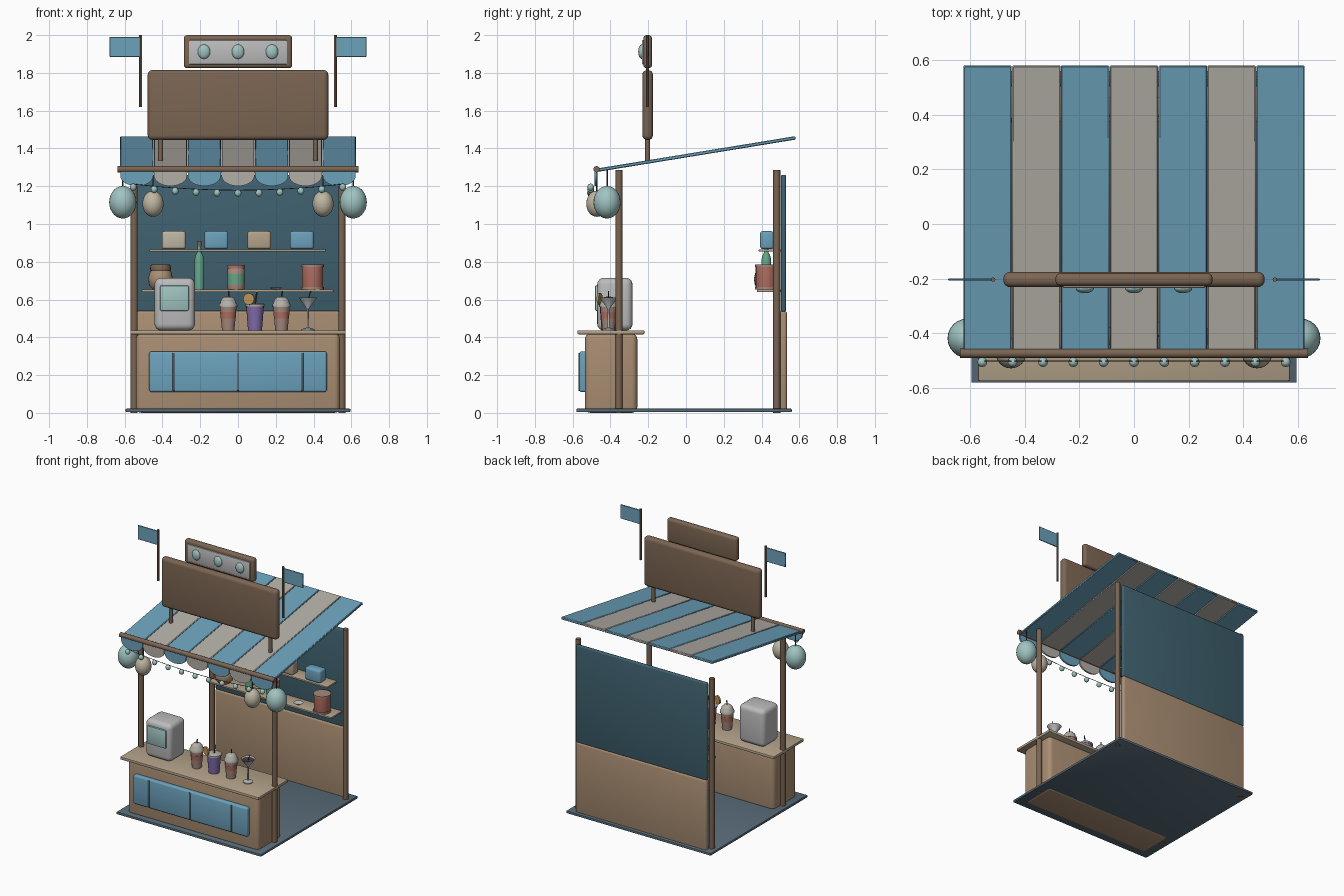
import bpy, bmesh, math
from mathutils import Matrix, Vector

if "Cube" in bpy.data.objects:
    bpy.data.objects.remove(bpy.data.objects["Cube"])

COL = {
    "blue": (0.15, 0.36, 0.50), "cream": (0.45, 0.43, 0.39), "navy": (0.05, 0.12, 0.16),
    "slate": (0.10, 0.15, 0.19), "brown": (0.20, 0.13, 0.085), "tan": (0.40, 0.27, 0.17),
    "wood": (0.45, 0.36, 0.25), "mint": (0.35, 0.55, 0.53), "sand": (0.52, 0.47, 0.36),
    "red": (0.45, 0.16, 0.12), "green": (0.13, 0.38, 0.25), "purple": (0.22, 0.15, 0.40),
    "coffee": (0.38, 0.25, 0.20), "amber": (0.50, 0.30, 0.10), "dark": (0.06, 0.05, 0.05),
    "grey": (0.5, 0.5, 0.5),
}
MATS = {}
for key, c in COL.items():
    MATS[key] = bpy.data.materials.new(key)
    MATS[key].diffuse_color = (*c, 1)


def finish(name, bm, col, smooth=True):
    bmesh.ops.recalc_face_normals(bm, faces=bm.faces)
    me = bpy.data.meshes.new(name)
    bm.to_mesh(me)
    bm.free()
    ob = bpy.data.objects.new(name, me)
    bpy.context.collection.objects.link(ob)
    me.materials.append(MATS[col])
    if smooth:
        bpy.ops.object.select_all(action='DESELECT')
        ob.select_set(True)
        bpy.context.view_layer.objects.active = ob
        bpy.ops.object.shade_smooth_by_angle(angle=math.radians(40))
    return ob


def box(name, x, y, z, col, bev=0.004, seg=2, rot=None):
    """Bevelled box from (min, max) ranges."""
    bm = bmesh.new()
    bmesh.ops.create_cube(bm, size=1)
    bmesh.ops.scale(bm, vec=(x[1] - x[0], y[1] - y[0], z[1] - z[0]), verts=bm.verts)
    if bev:
        bmesh.ops.bevel(bm, geom=bm.edges[:], offset=bev, segments=seg, profile=0.5, affect='EDGES')
    if rot:
        bmesh.ops.rotate(bm, matrix=rot, verts=bm.verts)
    bmesh.ops.translate(bm, vec=(sum(x) / 2, sum(y) / 2, sum(z) / 2), verts=bm.verts)
    return finish(name, bm, col)


def rod(name, a, b, r, col, n=12):
    a, b = Vector(a), Vector(b)
    d = b - a
    bm = bmesh.new()
    m = Matrix.Translation((a + b) / 2) @ d.to_track_quat('Z', 'Y').to_matrix().to_4x4()
    bmesh.ops.create_cone(bm, cap_ends=True, segments=n, radius1=r, radius2=r, depth=d.length, matrix=m)
    return finish(name, bm, col)


def ball(name, p, r, col, u=20, v=12):
    bm = bmesh.new()
    bmesh.ops.create_uvsphere(bm, u_segments=u, v_segments=v, radius=1,
                              matrix=Matrix.Translation(p) @ Matrix.Diagonal((*r, 1)))
    return finish(name, bm, col)


def lathe(name, p, prof, col, n=20):
    """Revolve (radius, z) points around a vertical axis, capping open ends."""
    bm = bmesh.new()
    rings = [[bm.verts.new((p[0] + r * math.cos(2 * math.pi * i / n),
                            p[1] + r * math.sin(2 * math.pi * i / n), z)) for i in range(n)]
             for r, z in prof]
    for a, b in zip(rings, rings[1:]):
        for i in range(n):
            bm.faces.new((a[i], a[(i + 1) % n], b[(i + 1) % n], b[i]))
    bm.faces.new(rings[0])
    bm.faces.new(rings[-1])
    return finish(name, bm, col)


# Floor, counter and its panelled front
box("floor", (-0.595, 0.595), (-0.58, 0.56), (0.004, 0.022), "slate")
box("counter_body", (-0.54, 0.54), (-0.535, -0.258), (0.0, 0.42), "tan", 0.03, 4)
box("counter_top", (-0.57, 0.57), (-0.575, -0.22), (0.416, 0.437), "wood", 0.006)
box("counter_panel", (-0.47, 0.47), (-0.565, -0.52), (0.11, 0.325), "blue", 0.012, 3)
for x in (-0.34, 0, 0.34):
    box("panel_divider", (x - 0.006, x + 0.006), (-0.57, -0.55), (0.117, 0.317), "slate", 0.002)

# Back wall and shelves
box("back_wall_lower", (-0.54, 0.54), (0.495, 0.535), (0.008, 0.54), "tan", 0.014, 3)
box("back_wall_upper", (-0.54, 0.54), (0.502, 0.53), (0.535, 1.26), "navy", 0.010, 3)
box("shelf_lower", (-0.51, 0.505), (0.375, 0.505), (0.64, 0.653), "wood", 0.003)
box("shelf_upper", (-0.47, 0.465), (0.385, 0.505), (0.854, 0.866), "wood", 0.003)

# Paired parts on left and right
for s in (-1, 1):
    rod("front_post", (s * 0.55, -0.355, 0), (s * 0.55, -0.355, 1.285), 0.019, "brown")
    rod("back_post", (s * 0.55, 0.48, 0), (s * 0.55, 0.48, 1.285), 0.019, "brown")
    rod("sign_post", (s * 0.41, -0.203, 1.325), (s * 0.41, -0.203, 1.5), 0.013, "brown")
    rod("flag_pole", (s * 0.515, -0.203, 1.62), (s * 0.515, -0.203, 2.0), 0.008, "brown", 8)
    fx = sorted((s * 0.52, s * 0.68))
    box("flag", fx, (-0.207, -0.199), (1.885, 1.99), "blue", 0.002, 1)
    ball("large_lantern", (s * 0.61, -0.418, 1.115), (0.072, 0.072, 0.086), "mint", 24, 14)
    rod("large_lantern_cord", (s * 0.61, -0.418, 1.19), (s * 0.61, -0.418, 1.29), 0.004, "dark", 6)
    ball("small_lantern", (s * 0.45, -0.472, 1.107), (0.056, 0.056, 0.069), "sand", 24, 14)
    rod("small_lantern_cord", (s * 0.45, -0.472, 1.17), (s * 0.45, -0.472, 1.28), 0.004, "dark", 6)

# Sloped awning strips with a scalloped valance
slope = math.atan2(0.172, 1.055)
rot = Matrix.Rotation(slope, 3, 'X')
length = math.hypot(0.172, 1.055)
W = 1.25 / 7
for i in range(7):
    cx = (i - 3) * W
    col = "cream" if i % 2 else "blue"
    box("awning_strip", (cx - W / 2 + 0.001, cx + W / 2 - 0.001),
        (0.052 - length / 2, 0.052 + length / 2), (1.361, 1.379), col, 0.004, 1, rot)
    bm = bmesh.new()
    hw = W / 2 - 0.002
    pts = [(cx - hw, 1.285), (cx - hw, 1.255)]
    pts += [(cx - hw * math.cos(math.pi * k / 12), 1.255 - 0.054 * math.sin(math.pi * k / 12)) for k in range(1, 12)]
    pts += [(cx + hw, 1.255), (cx + hw, 1.285)]
    f = bm.faces.new([bm.verts.new((x, -0.484, z)) for x, z in pts])
    ext = bmesh.ops.extrude_face_region(bm, geom=[f])
    bmesh.ops.translate(bm, vec=(0, 0.012, 0),
                        verts=[v for v in ext["geom"] if isinstance(v, bmesh.types.BMVert)])
    finish("valance_scallop", bm, col)
rod("awning_front_rail", (-0.637, -0.473, 1.29), (0.637, -0.473, 1.29), 0.017, "brown")

# String of bulbs under the valance
bulbs = [((i - 5) * 0.111, -0.505, 1.163 + 0.032 * ((i - 5) / 5) ** 2) for i in range(11)]
for p in bulbs:
    ball("string_bulb", p, (0.018, 0.018, 0.019), "mint", 12, 8)
for a, b in zip(bulbs, bulbs[1:]):
    up = Vector((0, 0.004, 0.016))
    rod("bulb_wire", Vector(a) + up, Vector(b) + up, 0.002, "dark", 5)

# Main sign and the small sign above it
box("main_sign", (-0.478, 0.478), (-0.231, -0.175), (1.445, 1.815), "brown", 0.025, 4)
box("top_sign", (-0.287, 0.287), (-0.226, -0.18), (1.825, 2.0), "brown", 0.018, 4)
box("top_sign_panel", (-0.26, 0.26), (-0.234, -0.215), (1.845, 1.973), "grey", 0.005)
for x in (-0.18, 0, 0.18):
    ball("sign_bulb", (x, -0.235, 1.912), (0.033, 0.018, 0.038), "mint")

# Drinks machine
box("machine_body", (-0.442, -0.228), (-0.47, -0.283), (0.436, 0.715), "grey", 0.035, 4)
box("machine_screen", (-0.413, -0.26), (-0.482, -0.46), (0.54, 0.675), "mint", 0.008)

# Domed cups
CY = -0.41
for x in (-0.052, 0.23):
    lathe("domed_cup", (x, CY), [(0.033, 0.437), (0.044, 0.562)], "coffee")
    lathe("cup_sleeve", (x, CY), [(0.0395, 0.50), (0.043, 0.535)], "red")
    lathe("dome_lid", (x, CY), [(0.049, 0.56), (0.049, 0.572), (0.043, 0.58), (0.038, 0.598), (0.024, 0.613), (0.008, 0.616)], "cream")
    rod("cup_straw", (x, CY, 0.59), (x + 0.004, CY, 0.645), 0.004, "dark", 6)

# Purple cup with fruit slice
lathe("purple_cup", (0.09, CY), [(0.037, 0.437), (0.047, 0.565)], "purple")
lathe("flat_lid", (0.09, CY), [(0.051, 0.563), (0.051, 0.575), (0.044, 0.58)], "cream")
rod("purple_cup_straw", (0.09, CY, 0.57), (0.10, CY, 0.64), 0.004, "dark", 6)
rod("fruit_slice", (0.056, -0.462, 0.603), (0.060, -0.452, 0.603), 0.031, "amber", 16)

# Stemmed glass
lathe("stemmed_glass", (0.37, CY), [(0.034, 0.437), (0.034, 0.443), (0.006, 0.452), (0.005, 0.55),
                                   (0.05, 0.612), (0.046, 0.612), (0.004, 0.558)], "grey")
lathe("glass_drink", (0.37, CY), [(0.004, 0.557), (0.040, 0.603)], "dark")
rod("glass_stirrer", (0.36, CY, 0.56), (0.385, CY, 0.645), 0.003, "dark", 6)

# Lower shelf goods
SY, B = 0.425, 0.653
lathe("pot", (-0.41, SY), [(0.04, B), (0.06, 0.675), (0.066, 0.71), (0.057, 0.745), (0.045, 0.757)], "tan")
lathe("pot_lid", (-0.41, SY), [(0.054, 0.755), (0.056, 0.77), (0.050, 0.785)], "brown")
lathe("bottle", (-0.205, SY), [(0.026, B), (0.026, 0.81), (0.020, 0.835), (0.011, 0.85), (0.010, 0.885)], "green")
lathe("bottle_cap", (-0.205, SY), [(0.013, 0.88), (0.013, 0.91)], "brown")
lathe("jar", (-0.01, SY), [(0.043, B), (0.045, 0.66), (0.045, 0.76), (0.041, 0.765)], "coffee")
lathe("jar_label", (-0.01, SY), [(0.0465, 0.68), (0.0465, 0.735)], "green")
lathe("jar_lid", (-0.01, SY), [(0.048, 0.765), (0.048, 0.782)], "red")
lathe("dish", (0.2, SY), [(0.018, B), (0.034, 0.664), (0.030, 0.664), (0.016, 0.657)], "grey")
lathe("can", (0.395, SY), [(0.054, B), (0.056, 0.66), (0.056, 0.775)], "red")
for z in (0.653, 0.773):
    lathe("can_rim", (0.395, SY), [(0.060, z), (0.060, z + 0.013)], "coffee")

# Upper shelf boxes
for x, c in ((-0.34, "sand"), (-0.115, "blue"), (0.112, "wood"), (0.338, "blue")):
    box("shelf_box", (x - 0.063, x + 0.063), (0.392, 0.465), (0.867, 0.962), c, 0.014, 3)

for m in bpy.data.materials:
    if m.users and not m.is_grease_pencil:
        m.use_nodes = True
        m.node_tree.nodes["Principled BSDF"].inputs["Base Color"].default_value = m.diffuse_color
